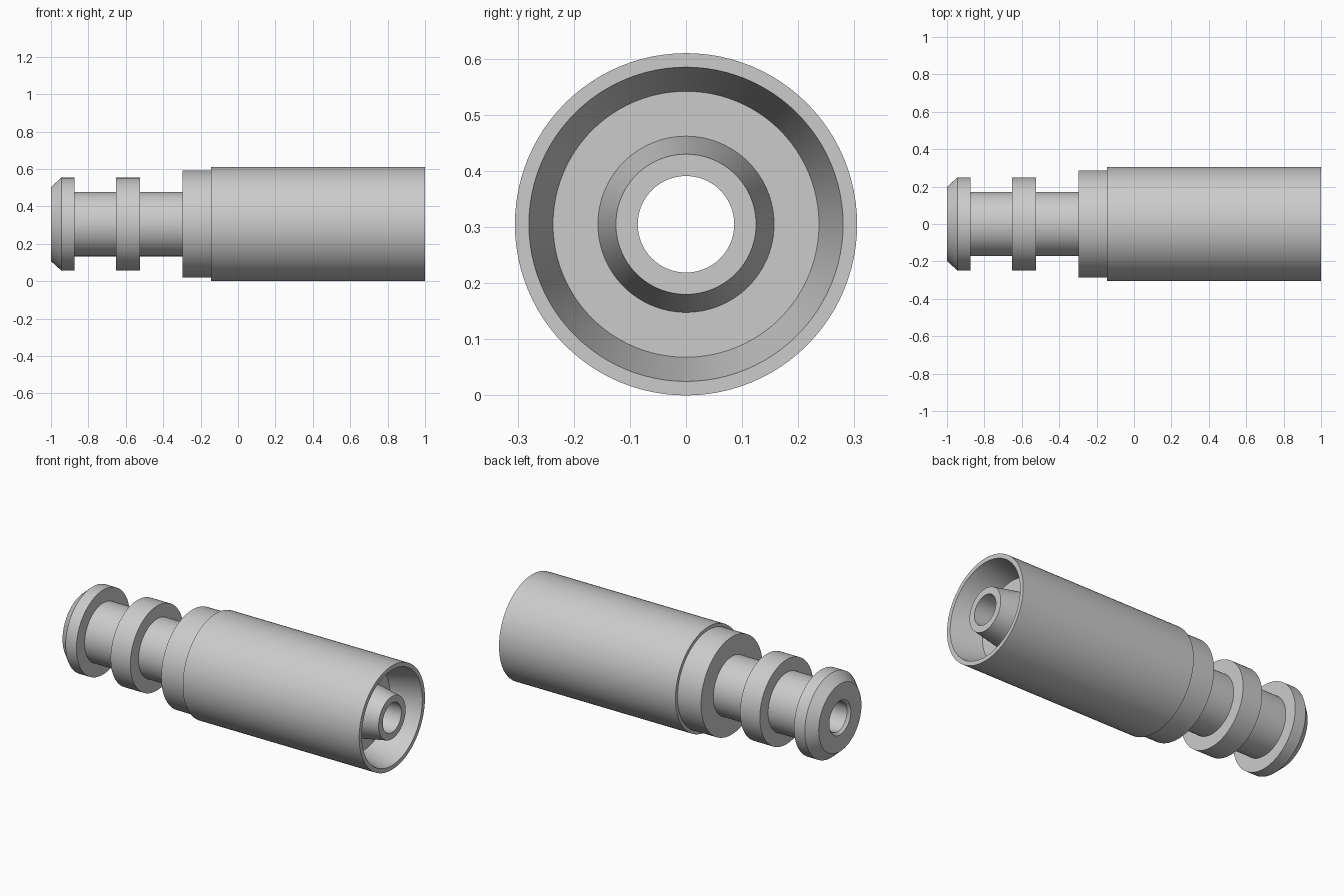
import bpy, bmesh, math

if "Cube" in bpy.data.objects:
    bpy.data.objects.remove(bpy.data.objects["Cube"])

AXIS_Z = 0.305
SEGMENTS = 96


def lathe(name, profile):
    """Spin a closed (x, radius) profile around the long axis."""
    bm = bmesh.new()
    verts = [bm.verts.new((x, 0, r)) for x, r in profile]
    edges = [bm.edges.new((v, verts[(i + 1) % len(verts)])) for i, v in enumerate(verts)]
    bmesh.ops.spin(bm, geom=verts + edges, cent=(0, 0, 0), axis=(1, 0, 0),
                   angle=math.tau, steps=SEGMENTS, use_merge=False)
    bmesh.ops.remove_doubles(bm, verts=bm.verts, dist=1e-5)
    bmesh.ops.recalc_face_normals(bm, faces=bm.faces)
    mesh = bpy.data.meshes.new(name)
    bm.to_mesh(mesh)
    bm.free()
    obj = bpy.data.objects.new(name, mesh)
    obj.location.z = AXIS_Z
    bpy.context.collection.objects.link(obj)
    bpy.ops.object.select_all(action='DESELECT')
    bpy.context.view_layer.objects.active = obj
    obj.select_set(True)
    bpy.ops.object.shade_smooth_by_angle(angle=math.radians(25))
    return obj


# chamfered end flange, collars and necks, left to right
outside = [(-1.0, 0.198), (-0.945, 0.248), (-0.875, 0.248), (-0.875, 0.172),
           (-0.653, 0.172), (-0.653, 0.248), (-0.525, 0.248), (-0.525, 0.172),
           (-0.298, 0.172), (-0.298, 0.286), (-0.145, 0.286), (-0.145, 0.305),
           (1.0, 0.305)]
# tapered recess around a central nozzle, flush with the rim
recess = [(1.0, 0.28), (0.82, 0.237), (0.82, 0.157), (1.0, 0.125)]
# through bore with a small lead-in at the flange end
bore = [(1.0, 0.086), (-0.985, 0.086), (-1.0, 0.1)]

lathe("hollow_fitting_body", outside + recess + bore)
